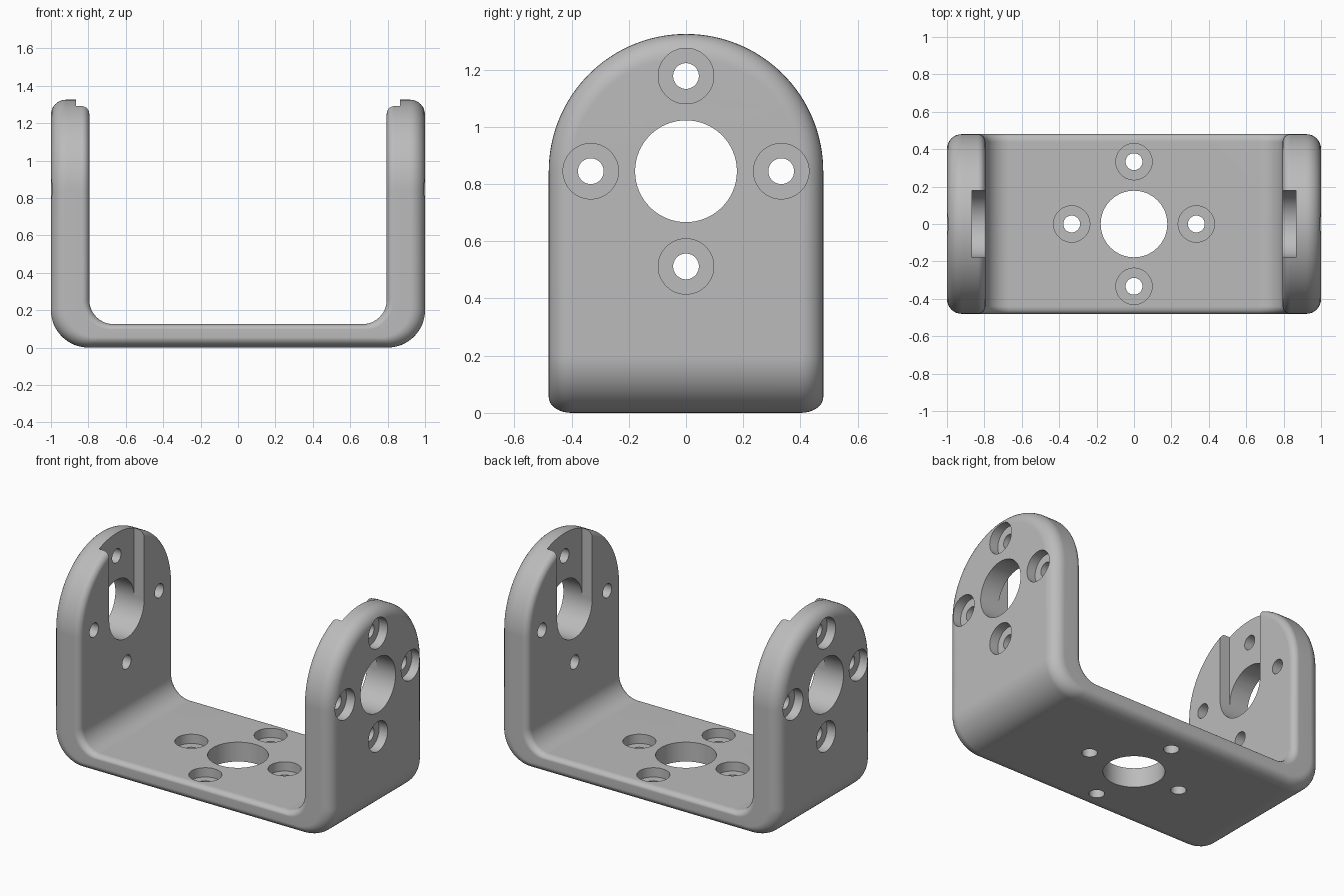
import bpy, bmesh
from math import sin, cos, pi
from mathutils import Vector, Matrix

cube = bpy.data.objects.get("Cube")
if cube:
    bpy.data.objects.remove(cube, do_unlink=True)

R = 0.48            # half width and arch radius
ARCH_Z = 0.845      # height of the arch centre
LEG_IN = 0.795      # inner face of each leg
FLOOR = 0.125       # top of the base
OUT_R, IN_R = 0.08, 0.04   # edge rounding outside and inside
HOLE_R, BOLT_R, BORE_R, BOLT_OFF = 0.178, 0.045, 0.097, 0.333
BORE_DEPTH, SLOT_DEPTH = 0.06, 0.072


def make_object(name, bm):
    bmesh.ops.recalc_face_normals(bm, faces=bm.faces)
    mesh = bpy.data.meshes.new(name)
    bm.to_mesh(mesh)
    bm.free()
    obj = bpy.data.objects.new(name, mesh)
    bpy.context.collection.objects.link(obj)
    return obj


def stations(inset):
    """Outer point, inner point and half width along the U, tip to tip."""
    half, r = [], R - inset
    for k in range(33):
        a = pi / 2 * (1 - k / 32)
        z = ARCH_Z + r * sin(a)
        half.append((Vector((1, 0, z)), Vector((LEG_IN, 0, z)), r * cos(a)))
    for k in range(17):
        a = pi / 2 * k / 16
        half.append((Vector((0.8 + 0.2 * cos(a), 0, 0.2 - 0.2 * sin(a))),
                     Vector((LEG_IN - 0.13 + 0.13 * cos(a), 0, FLOOR + 0.13 - 0.13 * sin(a))), r))
    flip = Matrix.Diagonal((-1, 1, 1))
    return half + [(flip @ o, flip @ i, w) for o, i, w in reversed(half)]


def layer(bm, inset, depth, from_inside):
    sides = ([], [])
    for o, i, w in stations(inset):
        d = (i - o).normalized() * depth
        p = i - d if from_inside else o + d
        for row, s in zip(sides, (1, -1)):
            row.append(bm.verts.new((p.x, s * w, p.z)))
    return sides


# U-shaped body with rounded edges
bm = bmesh.new()
turns = [pi / 2 * k / 8 for k in range(9)]
layers = [layer(bm, OUT_R * (1 - sin(t)), OUT_R * (1 - cos(t)), False) for t in turns]
layers += [layer(bm, IN_R * (1 - sin(t)), IN_R * (1 - cos(t)), True) for t in reversed(turns)]


def strip(a, b):
    for k in range(len(a) - 1):
        bm.faces.new((a[k], a[k + 1], b[k + 1], b[k]))


for low, high in zip(layers, layers[1:]):
    for side in (0, 1):
        strip(low[side], high[side])
for cap in (layers[0], layers[-1]):
    strip(*cap)
bmesh.ops.remove_doubles(bm, verts=bm.verts, dist=1e-5)
bracket = make_object("bracket", bm)


# Cutters are turned solids whose axis points out of the bored face
def turned(bm, profile, matrix, segments=64):
    rings = [[bm.verts.new(matrix @ Vector((r * cos(2 * pi * k / segments),
                                            r * sin(2 * pi * k / segments), h)))
              for k in range(segments)] for r, h in profile]
    for a, b in zip(rings, rings[1:]):
        for k in range(segments):
            n = (k + 1) % segments
            bm.faces.new((a[k], a[n], b[n], b[k]))
    bm.faces.new(rings[0])
    bm.faces.new(rings[-1])


def bore_pattern(bm, matrix):
    turned(bm, [(HOLE_R, -0.3), (HOLE_R, 0.1)], matrix)
    for k in range(4):
        a = k * pi / 2
        at = Matrix.Translation((BOLT_OFF * cos(a), BOLT_OFF * sin(a), 0))
        turned(bm, [(BOLT_R, -0.3), (BOLT_R, -BORE_DEPTH),
                    (BORE_R, -BORE_DEPTH), (BORE_R, 0.1)], matrix @ at, 48)


bm = bmesh.new()
bore_pattern(bm, Matrix.Translation((0, 0, FLOOR)))
for s in (1, -1):
    bore_pattern(bm, Matrix.Translation((s, 0, ARCH_Z)) @ Matrix.Rotation(s * pi / 2, 4, 'Y'))
bores = make_object("bore_cutter", bm)

# Slots from the large leg holes up through the top of the inner faces
bm = bmesh.new()
for s in (1, -1):
    size = Matrix.Diagonal((2 * SLOT_DEPTH, 2 * HOLE_R, 0.8, 1))
    bmesh.ops.create_cube(bm, size=1, matrix=Matrix.Translation((s * LEG_IN, 0, ARCH_Z + 0.4)) @ size)
slots = make_object("slot_cutter", bm)

bpy.context.view_layer.objects.active = bracket
bracket.select_set(True)
for cutter in (bores, slots):
    cutter.hide_render = True
    cut = bracket.modifiers.new(cutter.name, 'BOOLEAN')
    cut.operation, cut.solver, cut.object = 'DIFFERENCE', 'EXACT', cutter
    bpy.ops.object.modifier_apply(modifier=cut.name)
    bpy.data.objects.remove(cutter, do_unlink=True)

# Plain grey finish
grey = bpy.data.materials.new("grey")
grey.use_nodes = True
grey.diffuse_color = (0.5, 0.5, 0.5, 1)
grey.node_tree.nodes["Principled BSDF"].inputs["Base Color"].default_value = grey.diffuse_color
bracket.data.materials.clear()
bracket.data.materials.append(grey)
bpy.ops.object.shade_smooth_by_angle(angle=pi / 6)
weighted = bracket.modifiers.new("weighted_normals", 'WEIGHTED_NORMAL')
weighted.keep_sharp = True
